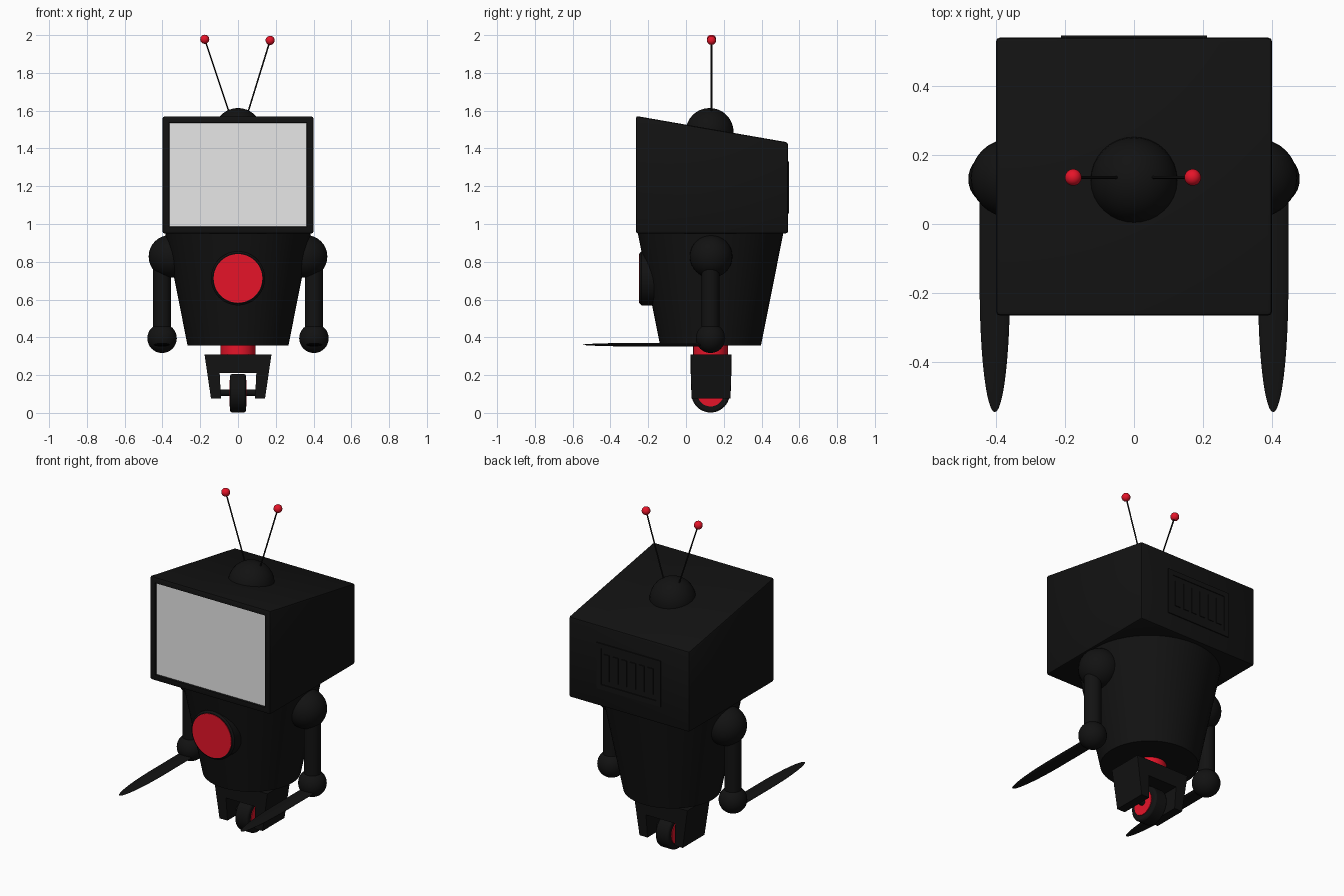
import bpy
import bmesh
from math import sqrt, pi, cos, sin
from mathutils import Vector, Matrix

cube = bpy.data.objects.get("Cube")
if cube:
    bpy.data.objects.remove(cube, do_unlink=True)

MID = 0.13  # depth of the body axis


def material(name, rgb):
    m = bpy.data.materials.new(name)
    m.use_nodes = True
    m.diffuse_color = (*rgb, 1)
    m.node_tree.nodes["Principled BSDF"].inputs["Base Color"].default_value = (*rgb, 1)
    return m


BLACK = material("black", (0.006, 0.006, 0.006))
RED = material("red", (0.79, 0.007, 0.022))
GREY = material("screen_grey", (0.8, 0.8, 0.8))


def finish(name, bm, *mats, angle=0.6):
    bmesh.ops.recalc_face_normals(bm, faces=bm.faces)
    me = bpy.data.meshes.new(name)
    bm.to_mesh(me)
    bm.free()
    for m in mats:
        me.materials.append(m)
    me.shade_smooth()
    me.set_sharp_from_angle(angle=angle)
    ob = bpy.data.objects.new(name, me)
    bpy.context.collection.objects.link(ob)
    return ob


def ball(name, centre, r, mat):
    bm = bmesh.new()
    bmesh.ops.create_uvsphere(bm, u_segments=32, v_segments=16, radius=r,
                              matrix=Matrix.Translation(centre))
    return finish(name, bm, mat)


def rod(name, a, b, r1, r2, mat, sides=32):
    """Cylinder or cone running from a to b."""
    a, b = Vector(a), Vector(b)
    turn = (b - a).to_track_quat("Z", "Y").to_matrix().to_4x4()
    bm = bmesh.new()
    bmesh.ops.create_cone(bm, cap_ends=True, segments=sides, radius1=r1, radius2=r2,
                          depth=(b - a).length,
                          matrix=Matrix.Translation((a + b) / 2) @ turn)
    return finish(name, bm, mat)


def prism(bm, outline, axis, lo, hi):
    """Extrude a 2D outline along x (axis 0) or y (axis 1)."""
    def place(p, t):
        return (t, p[0], p[1]) if axis == 0 else (p[0], t, p[1])
    face = bm.faces.new([bm.verts.new(place(p, lo)) for p in outline])
    out = bmesh.ops.extrude_face_region(bm, geom=[face])
    moved = [v for v in out["geom"] if isinstance(v, bmesh.types.BMVert)]
    step = Vector((hi - lo, 0, 0) if axis == 0 else (0, hi - lo, 0))
    bmesh.ops.translate(bm, verts=moved, vec=step)


def box(bm, x0, x1, y0, y1, z0, z1):
    prism(bm, [(x0, z0), (x1, z0), (x1, z1), (x0, z1)], 1, y0, y1)


# Head with sloping top and sunken screen
bm = bmesh.new()
prism(bm, [(-0.265, 0.95), (0.54, 0.95), (0.54, 1.432), (-0.265, 1.572)], 0, -0.4, 0.4)
bmesh.ops.recalc_face_normals(bm, faces=bm.faces)
bmesh.ops.bevel(bm, geom=bm.edges[:], offset=0.012, segments=2, profile=0.5,
                affect="EDGES")
bm.normal_update()
front = min(bm.faces, key=lambda f: f.calc_center_median().y)
bmesh.ops.inset_region(bm, faces=[front], thickness=0.033)
bmesh.ops.inset_region(bm, faces=[front], thickness=0.002, depth=-0.012)
front.material_index = 1
finish("head", bm, BLACK, GREY, angle=0.5)

# Rear vent panel with frame and bars
bm = bmesh.new()
back, px, z0, z1 = 0.535, 0.212, 1.055, 1.33
box(bm, -px, px, back, 0.541, z0, z1)
for s in (-1, 1):
    box(bm, *sorted((s * px, s * (px - 0.03))), back, 0.546, z0, z1)
box(bm, -px, px, back, 0.546, z0, z0 + 0.03)
box(bm, -px, px, back, 0.546, z1 - 0.03, z1)
for i in range(6):
    x = (i - 2.5) * 0.058
    box(bm, x - 0.018, x + 0.018, back, 0.546, z0 + 0.06, z1 - 0.06)
finish("rear_vent", bm, BLACK)

# Dome and aerials
ball("aerial_dome", (0, 0.125, 1.487), 0.127, BLACK)
for side, base, tip, top in (("right", -0.03, -0.176, 1.978), ("left", 0.037, 0.17, 1.972)):
    end = (tip, 0.135, top)
    rod(side + "_aerial", (base, 0.135, 1.54), end, 0.004, 0.004, BLACK, 12)
    ball(side + "_aerial_tip", end, 0.024, RED)

# Tapered body
rod("body", (0, MID, 0.357), (0, MID, 0.955), 0.267, 0.386, BLACK, 48)

# Chest button: dark housing and red face
rod("chest_housing", (0, -0.12, 0.712), (0, -0.236, 0.712), 0.143, 0.143, BLACK, 48)
rod("chest_rim", (0, -0.236, 0.712), (0, -0.245, 0.712), 0.143, 0.133, BLACK, 48)
rod("chest_button", (0, -0.243, 0.712), (0, -0.248, 0.712), 0.129, 0.129, RED, 48)


def blade(name, x):
    """Flat lens-section blade, straight at the hand and rounded at the tip."""
    bm = bmesh.new()
    rings = []
    start, length, n = -0.18, 0.365, 12
    stations = [(MID, 1)] + [(start - length * sin(i / n * pi / 2), cos(i / n * pi / 2))
                             for i in range(n)]
    for y, k in stations:
        rings.append([bm.verts.new((x + 0.044 * k * cos(a * pi / 8), y,
                                    0.361 + 0.01 * k * sin(a * pi / 8)))
                      for a in range(16)])
    for r, q in zip(rings, rings[1:]):
        for i in range(16):
            j = (i + 1) % 16
            bm.faces.new((r[i], r[j], q[j], q[i]))
    tip = bm.verts.new((x, start - length, 0.361))
    for i in range(16):
        bm.faces.new((rings[-1][i], rings[-1][(i + 1) % 16], tip))
    bm.faces.new(rings[0])
    return finish(name, bm, BLACK)


# Arms
for side, s in (("right", -1), ("left", 1)):
    ball(side + "_shoulder", (s * 0.36, MID + 0.003, 0.828), 0.113, BLACK)
    rod(side + "_arm", (s * 0.402, MID, 0.83), (s * 0.402, MID, 0.4), 0.047, 0.047, BLACK)
    ball(side + "_hand", (s * 0.402, MID, 0.395), 0.078, BLACK)
    blade(side + "_blade", s * 0.403)

# Neck of the wheel mount
rod("swivel", (0, MID, 0.29), (0, MID, 0.37), 0.092, 0.092, RED)

# Wheel fork: arch outline mirrored across the middle
half = [(0.177, 0.308), (0.143, 0.075), (0.09, 0.075), (0.097, 0.21)]
bm = bmesh.new()
prism(bm, half + [(-x, z) for x, z in reversed(half)], 1, 0.025, 0.24)
for v in bm.verts:
    if v.co.z < 0.1:
        v.co.y = MID + (v.co.y - MID) * 0.96
finish("wheel_fork", bm, BLACK)

# Wheel with red hubs on an axle
rod("axle", (-0.12, MID, 0.107), (0.12, MID, 0.107), 0.018, 0.018, BLACK, 16)
tyre = rod("tyre", (-0.042, MID, 0.104), (0.042, MID, 0.104), 0.102, 0.102, BLACK, 40)
bev = tyre.modifiers.new("rounded", "BEVEL")
bev.width = 0.01
bev.segments = 2
for side, s in (("right", -1), ("left", 1)):
    rod(side + "_hub", (s * 0.04, MID, 0.104), (s * 0.046, MID, 0.104), 0.07, 0.07, RED)
